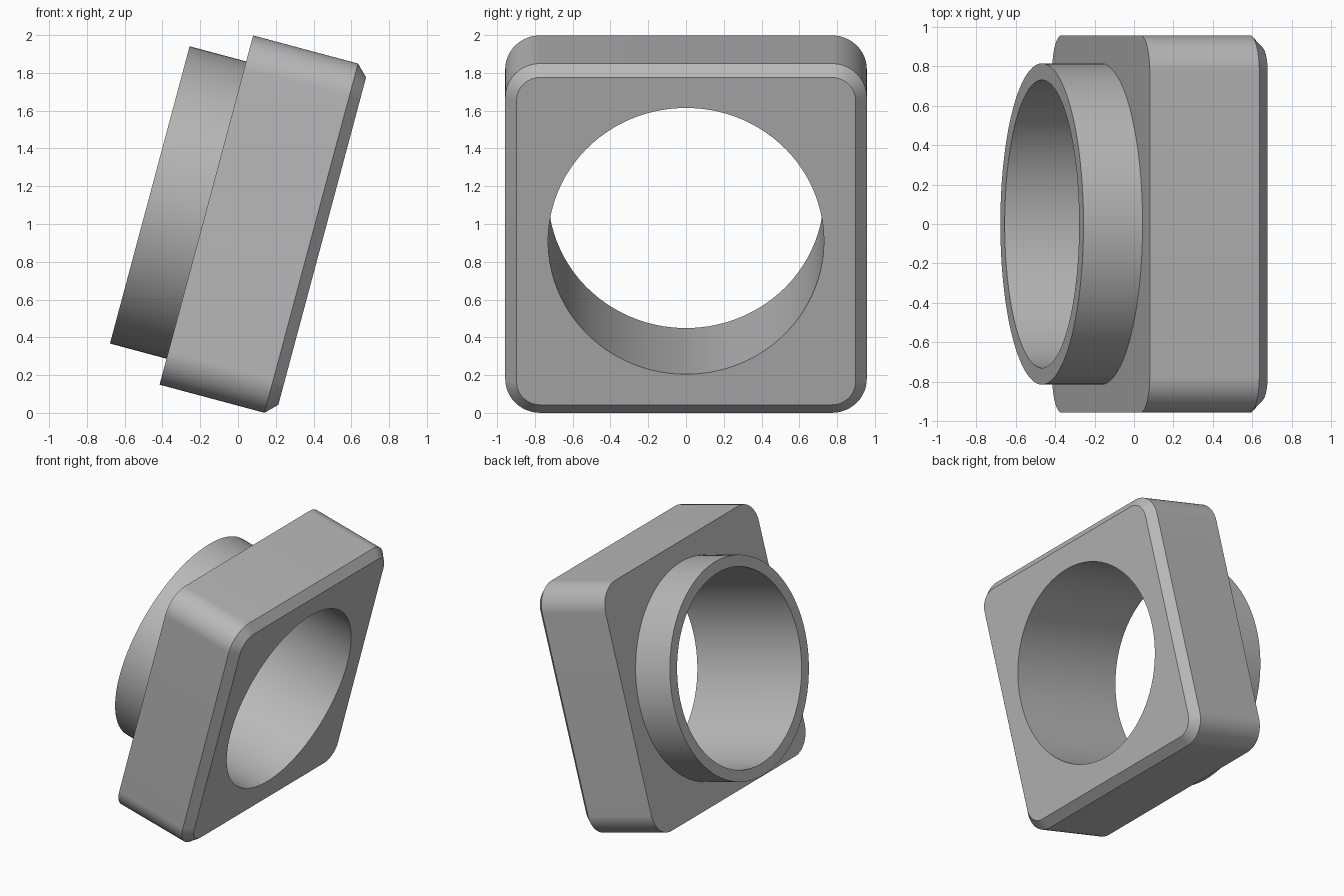
import bpy
import bmesh
from math import sin, cos, radians, copysign

cube = bpy.data.objects.get("Cube")
if cube:
    bpy.data.objects.remove(cube, do_unlink=True)

STEPS = 96                      # points around every ring
HALF, CORNER = 0.957, 0.185     # square flange half width and corner radius
CHAMFER = 0.06
BORE, COLLAR = 0.73, 0.815      # radii
Z_FLANGE, Z_CHAMFER, Z_FRONT = 0.31, 0.885, 0.945

grey = bpy.data.materials.new("plain_grey")
grey.use_nodes = True
colour = (0.48, 0.48, 0.48, 1)
grey.diffuse_color = colour
grey.node_tree.nodes["Principled BSDF"].inputs["Base Color"].default_value = colour


def circle(radius, z):
    angles = [radians(360 * (i + 0.5) / STEPS) for i in range(STEPS)]
    return [(radius * cos(a), radius * sin(a), z) for a in angles]


def rounded_square(inset, z):
    """Four corner arcs about fixed centres, joined by straight sides."""
    quarter = STEPS // 4
    centre, radius = HALF - CORNER, CORNER - inset
    points = []
    for q in range(4):
        mid = radians(90 * q + 45)
        cx, cy = copysign(centre, cos(mid)), copysign(centre, sin(mid))
        for i in range(quarter):
            a = radians(90 * (q + i / (quarter - 1)))
            points.append((cx + radius * cos(a), cy + radius * sin(a), z))
    return points


def closed_skin(name, rings):
    """Skin the rings in order, joining the last back to the first."""
    bm = bmesh.new()
    loops = [[bm.verts.new(p) for p in ring] for ring in rings]
    for k, a in enumerate(loops):
        b = loops[(k + 1) % len(loops)]
        for i in range(STEPS):
            j = (i + 1) % STEPS
            bm.faces.new((a[i], a[j], b[j], b[i]))
    bmesh.ops.recalc_face_normals(bm, faces=bm.faces)
    mesh = bpy.data.meshes.new(name)
    bm.to_mesh(mesh)
    bm.free()
    mesh.materials.append(grey)
    obj = bpy.data.objects.new(name, mesh)
    bpy.context.collection.objects.link(obj)
    return obj


# Round collar, square chamfered flange and through bore in one solid
body = closed_skin("flanged_collar", [
    circle(BORE, 0),
    circle(COLLAR, 0),
    circle(COLLAR, Z_FLANGE),
    rounded_square(0, Z_FLANGE),
    rounded_square(0, Z_CHAMFER),
    rounded_square(CHAMFER, Z_FRONT),
    circle(BORE, Z_FRONT),
])

# Tilt so the chamfered face looks to +x and slightly down
body.rotation_euler = (0, radians(105), 0)
body.location = (-0.467, 0, 1.154)

bpy.ops.object.select_all(action="DESELECT")
body.select_set(True)
bpy.context.view_layer.objects.active = body
bpy.ops.object.shade_smooth_by_angle(angle=radians(30))
